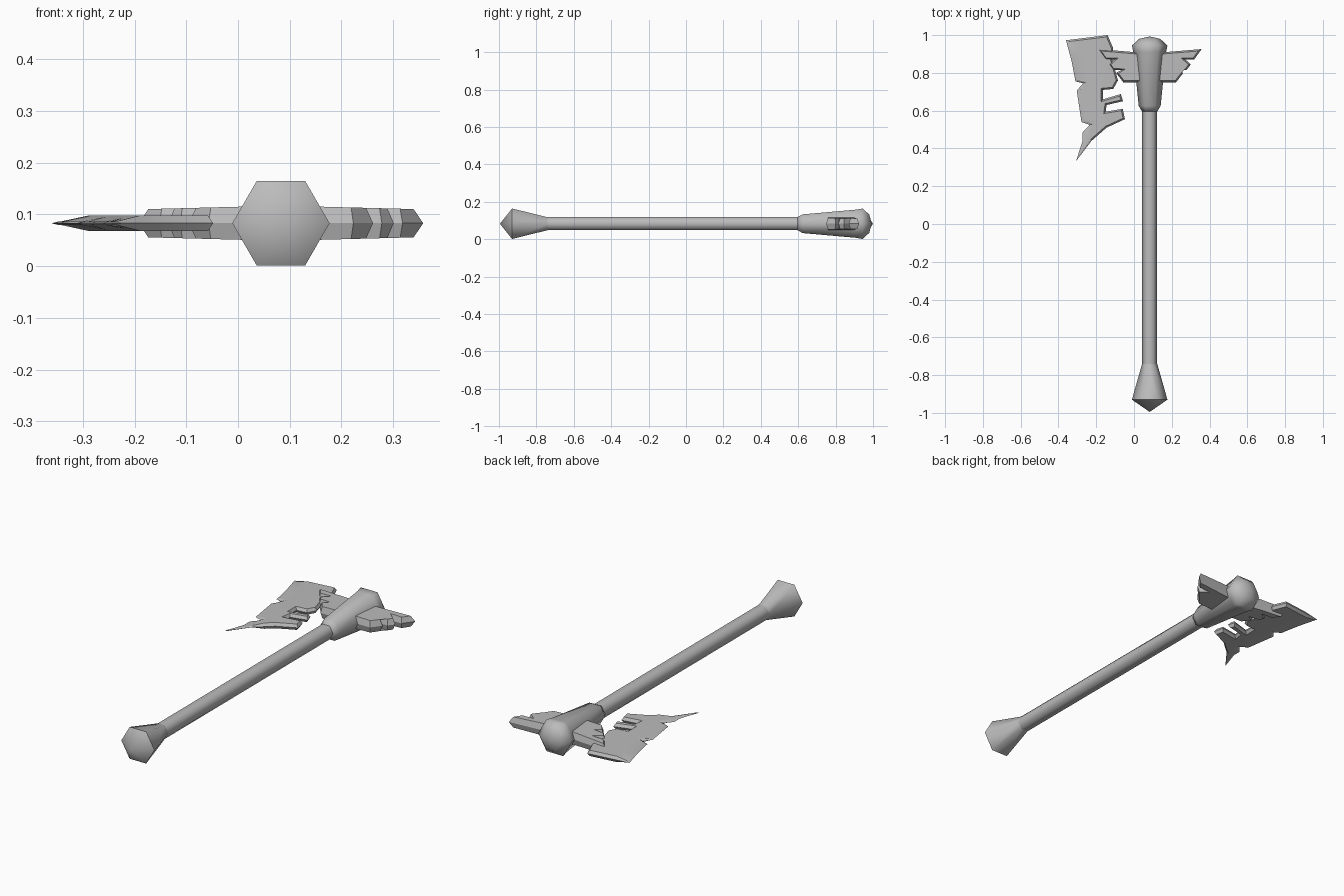
import bpy, bmesh, math
from mathutils import Vector

cube = bpy.data.objects.get("Cube")
if cube:
    bpy.data.objects.remove(cube)

AXIS_X, AXIS_Z = 0.083, 0.083

metal = bpy.data.materials.new("plain grey")
metal.use_nodes = True
GREY = (0.5, 0.5, 0.5, 1)
metal.diffuse_color = GREY
metal.node_tree.nodes["Principled BSDF"].inputs["Base Color"].default_value = GREY


def finish(name, bm, angle):
    bmesh.ops.recalc_face_normals(bm, faces=bm.faces)
    mesh = bpy.data.meshes.new(name)
    bm.to_mesh(mesh)
    bm.free()
    mesh.materials.append(metal)
    obj = bpy.data.objects.new(name, mesh)
    bpy.context.collection.objects.link(obj)
    bpy.ops.object.select_all(action="DESELECT")
    obj.select_set(True)
    bpy.context.view_layer.objects.active = obj
    bpy.ops.object.shade_smooth_by_angle(angle=math.radians(angle))
    return obj


def hex_lathe(name, profile):
    """Six-sided solid along y from (y, radius) pairs; radius 0 makes a tip."""
    bm = bmesh.new()
    rings = []
    for y, r in profile:
        count = 6 if r else 1
        rings.append([bm.verts.new((AXIS_X + r * math.cos(k * math.pi / 3), y,
                                    AXIS_Z + r * math.sin(k * math.pi / 3)))
                      for k in range(count)])
    for a, b in zip(rings, rings[1:]):
        for k in range(6):
            n = (k + 1) % 6
            if len(a) == 1:
                bm.faces.new((a[0], b[k], b[n]))
            elif len(b) == 1:
                bm.faces.new((a[k], a[n], b[0]))
            else:
                bm.faces.new((a[k], a[n], b[n], b[k]))
    for ring in (rings[0], rings[-1]):
        if len(ring) == 6:
            bm.faces.new(ring)
    return finish(name, bm, 65)


def inset(points, d):
    """Offset a closed outline inward by d with mitred corners."""
    pts = [Vector(p) for p in points]
    area = sum(a.cross(b) for a, b in zip(pts, pts[1:] + pts[:1]))
    side = 1 if area > 0 else -1
    result = []
    for i, p in enumerate(pts):
        e1 = (p - pts[i - 1]).normalized()
        e2 = (pts[(i + 1) % len(pts)] - p).normalized()
        n1 = Vector((-e1.y, e1.x)) * side
        n2 = Vector((-e2.y, e2.x)) * side
        result.append(p + (n1 + n2) * d / max(1 + n1.dot(n2), 0.22))
    return result


def bevelled_plate(name, outline, d, height, cuts=()):
    """Plate with a ridge around its rim; height(x, y) is half its thickness."""
    bm = bmesh.new()
    inner = inset(outline, d)
    rim = [bm.verts.new((x, y, 0)) for x, y in outline]
    for s in (1, -1):
        cap = [bm.verts.new((x, y, s)) for x, y in inner]
        bm.faces.new(cap)
        for i in range(len(rim)):
            bm.faces.new((rim[i - 1], rim[i], cap[i], cap[i - 1]))
    bmesh.ops.triangulate(bm, faces=[f for f in bm.faces if len(f.verts) > 4])
    for co, normal in cuts:
        bmesh.ops.bisect_plane(bm, geom=bm.verts[:] + bm.edges[:] + bm.faces[:],
                               plane_co=co, plane_no=normal)
    for v in bm.verts:
        v.co.z = AXIS_Z + v.co.z * height(v.co.x, v.co.y)
    return finish(name, bm, 20)


# Handle: pommel, shaft and socket
hex_lathe("pommel", [(-0.995, 0), (-0.93, 0.094), (-0.74, 0.04)])
hex_lathe("shaft", [(-0.75, 0.04), (0.61, 0.04)])
hex_lathe("socket", [(0.595, 0.04), (0.625, 0.058), (0.91, 0.087), (0.945, 0.094),
                     (0.98, 0.056), (0.993, 0)])

# Stepped wings on both sides of the socket, measured from the axis
wing = [(0.02, 0.75), (0.14, 0.75), (0.178, 0.80), (0.15, 0.815), (0.195, 0.815),
        (0.218, 0.845), (0.19, 0.87), (0.235, 0.87), (0.275, 0.926), (0.02, 0.905)]
for name, side in (("left_wing", 1), ("right_wing", -1)):
    bevelled_plate(name, [(AXIS_X + side * x, y) for x, y in wing], 0.009,
                   lambda x, y: 0.034 - 0.026 * abs(x - AXIS_X))

# Blade, thinning towards its cutting edge
blade = [(-0.36, 0.973), (-0.14, 1.0), (-0.11, 0.93), (-0.115, 0.87), (-0.085, 0.76),
         (-0.11, 0.715), (-0.165, 0.71), (-0.165, 0.66), (-0.07, 0.688), (-0.058, 0.65),
         (-0.145, 0.63), (-0.15, 0.595), (-0.06, 0.61), (-0.048, 0.555), (-0.145, 0.51),
         (-0.225, 0.44), (-0.307, 0.333), (-0.272, 0.44), (-0.272, 0.485),
         (-0.235, 0.525), (-0.278, 0.54), (-0.303, 0.705), (-0.27, 0.745),
         (-0.31, 0.755), (-0.33, 0.86)]
edge_point = Vector((-0.36, 0.973))
across = Vector((0.98, 0.2))
TAPER = 0.07


def blade_height(x, y):
    t = (Vector((x, y)) - edge_point).dot(across) / TAPER
    return 0.015 * min(max(t, 0.2), 1)


cut_points = [edge_point + across * TAPER * t for t in (0.2, 1)]
bevelled_plate("blade", blade, 0.009, blade_height,
               [((*p, 0), (*across, 0)) for p in cut_points])
